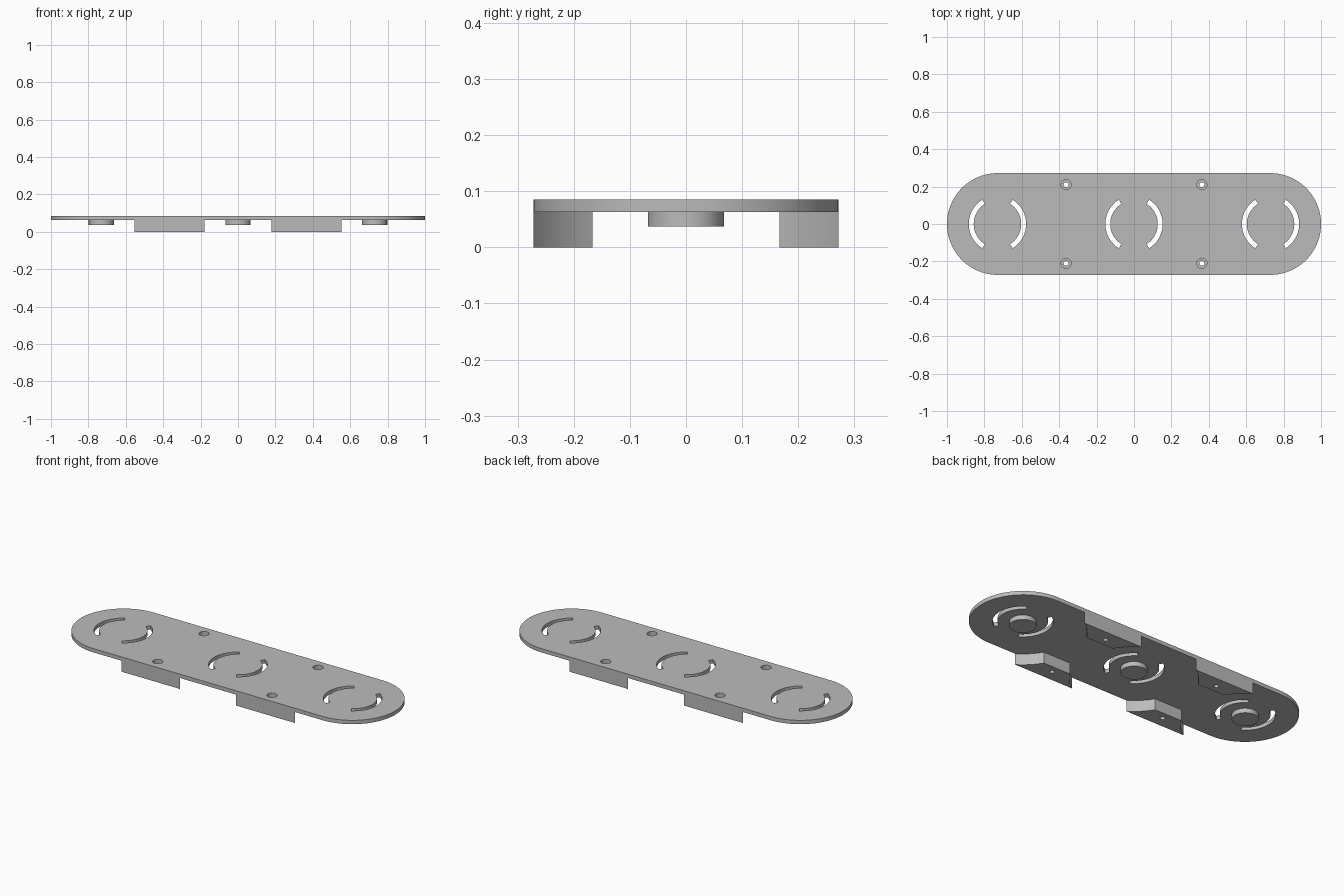
import bpy, bmesh
from math import sin, cos, asin, pi, radians

if "Cube" in bpy.data.objects:
    bpy.data.objects.remove(bpy.data.objects["Cube"])

grey = bpy.data.materials.new("plain grey")
grey.use_nodes = True
grey.diffuse_color = (0.5, 0.5, 0.5, 1)
grey.node_tree.nodes["Principled BSDF"].inputs["Base Color"].default_value = (0.5, 0.5, 0.5, 1)

HALF_W, END_X, PITCH = 0.272, 0.728, 0.73      # plate half width, end arc centres, port spacing
Z_TOP, Z_PLATE, Z_DISC = 0.085, 0.063, 0.037
SCREW_X, SCREW_Y = 0.363, 0.21
FOOT_ARC, FOOT_INNER = 0.325, 0.167


def arc(cx, cy, r, a0, a1, n=24):
    """Points along an arc, both ends included."""
    return [(cx + r * cos(a0 + (a1 - a0) * i / n), cy + r * sin(a0 + (a1 - a0) * i / n))
            for i in range(n + 1)]


def circle(cx, cy, r, n=48):
    return arc(cx, cy, r, 0, 2 * pi, n)[:-1]


def prism(name, outline, z0, z1):
    """Solid made by extruding a flat outline upward."""
    bm = bmesh.new()
    face = bm.faces.new([bm.verts.new((x, y, z0)) for x, y in outline])
    up = bmesh.ops.extrude_face_region(bm, geom=[face])["geom"]
    bmesh.ops.translate(bm, vec=(0, 0, z1 - z0),
                        verts=[v for v in up if isinstance(v, bmesh.types.BMVert)])
    bmesh.ops.recalc_face_normals(bm, faces=bm.faces)
    mesh = bpy.data.meshes.new(name)
    bm.to_mesh(mesh)
    bm.free()
    mesh.materials.append(grey)
    obj = bpy.data.objects.new(name, mesh)
    bpy.context.collection.objects.link(obj)
    return obj


def select(obj):
    bpy.ops.object.select_all(action="DESELECT")
    obj.select_set(True)
    bpy.context.view_layer.objects.active = obj


def cut(obj, outline, z0, z1):
    """Subtract a prism from an object and discard the cutter."""
    cutter = prism("cutter", outline, z0, z1)
    cutter.hide_render = True
    mod = obj.modifiers.new("cut", "BOOLEAN")
    mod.operation, mod.solver, mod.object = "DIFFERENCE", "EXACT", cutter
    select(obj)
    bpy.ops.object.modifier_apply(modifier=mod.name)
    bpy.data.objects.remove(cutter)


def screw_hole(obj, x, y):
    cut(obj, circle(x, y, 0.027, 32), 0.04, 0.2)
    cut(obj, circle(x, y, 0.013, 32), -0.1, 0.2)


def finish(obj):
    select(obj)
    bpy.ops.object.shade_smooth_by_angle(angle=radians(30))


# Plate with rounded ends
plate = prism("plate", arc(END_X, 0, HALF_W, -pi / 2, pi / 2, 48)
              + arc(-END_X, 0, HALF_W, pi / 2, 3 * pi / 2, 48), Z_PLATE, Z_TOP)

# Paired arc slots around three round bosses
span = radians(58)
for label, cx in (("left", PITCH), ("middle", 0), ("right", -PITCH)):
    for mid in (0, pi):
        cut(plate, arc(cx, 0, 0.153, mid - span, mid + span)
            + arc(cx, 0, 0.127, mid + span, mid - span), 0, 0.2)
    finish(prism(label + "_boss", circle(cx, 0, 0.068), Z_DISC, Z_PLATE))

# Feet with concave sides, each with a counterbored screw hole
a_out, a_in = asin(HALF_W / FOOT_ARC), asin(FOOT_INNER / FOOT_ARC)
for xl, sx in (("left", 1), ("right", -1)):
    for yl, sy in (("front", -1), ("back", 1)):
        sides = arc(0, 0, FOOT_ARC, a_out, a_in, 12) + arc(PITCH, 0, FOOT_ARC, pi - a_in, pi - a_out, 12)
        foot = prism(f"{yl}_{xl}_foot", [(sx * x, sy * y) for x, y in sides], 0, Z_PLATE)
        for part in (plate, foot):
            screw_hole(part, sx * SCREW_X, sy * SCREW_Y)
        finish(foot)
finish(plate)
